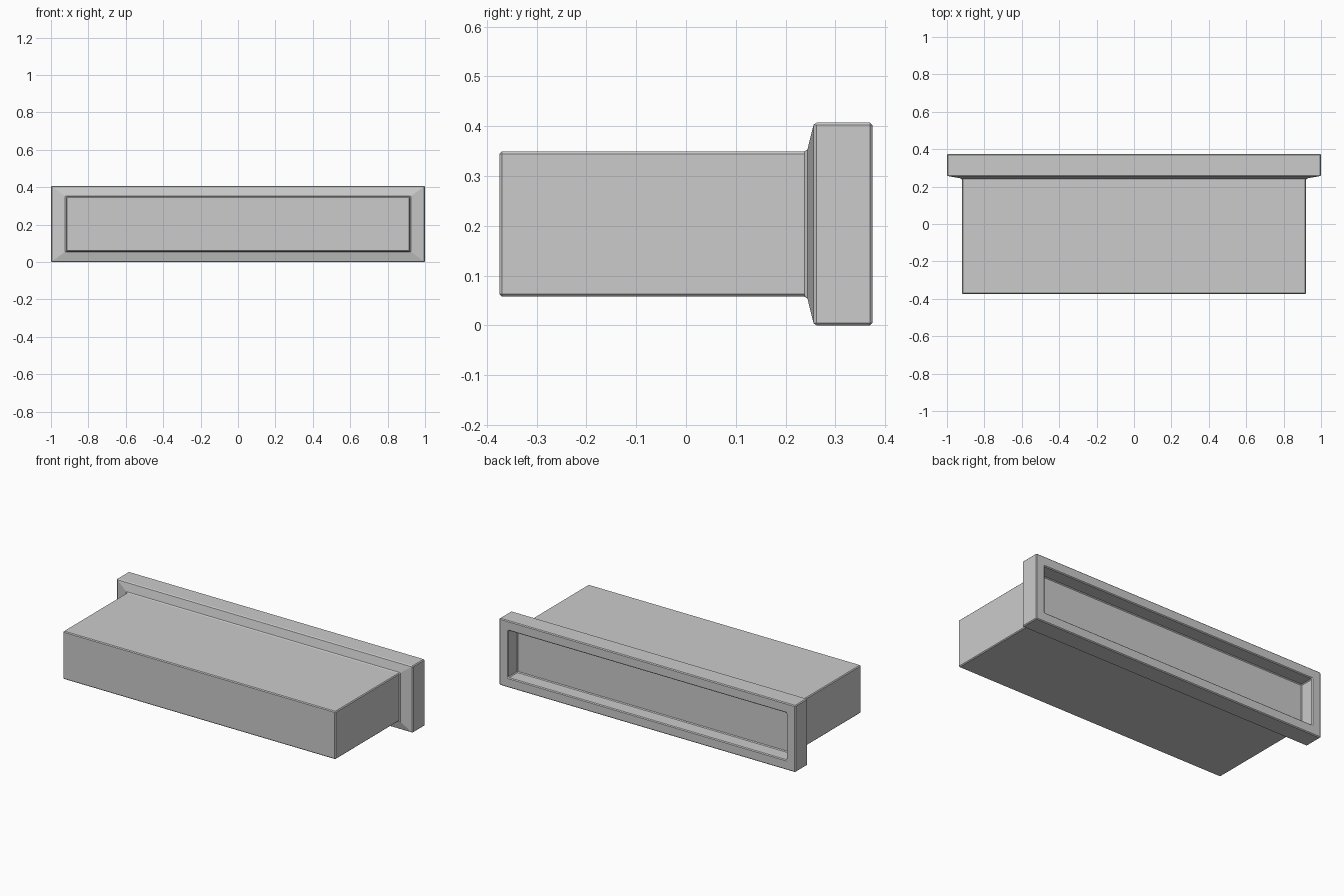
import bpy, bmesh

if "Cube" in bpy.data.objects:
    bpy.data.objects.remove(bpy.data.objects["Cube"])

CENTRE_Z = 0.2035

# Rectangular rings from the front of the body to the recessed back panel:
# (y, half width, half height)
rings = [
    (-0.374, 0.92, 0.146),    # body front
    (0.243, 0.92, 0.146),     # body meets flange
    (0.257, 1.0, 0.2035),     # sloped flange front
    (0.374, 1.0, 0.2035),     # flange back
    (0.374, 0.94, 0.1435),    # recess opening
    (0.284, 0.94, 0.1435),    # recess panel
]


def add_ring(bm, y, hx, hz):
    corners = [(-1, -1), (1, -1), (1, 1), (-1, 1)]
    return [bm.verts.new((sx * hx, y, CENTRE_Z + sz * hz)) for sx, sz in corners]


# Loft the rings into one closed shell
bm = bmesh.new()
loops = [add_ring(bm, *r) for r in rings]
for a, b in zip(loops, loops[1:]):
    for i in range(4):
        j = (i + 1) % 4
        bm.faces.new((a[i], a[j], b[j], b[i]))
bm.faces.new(loops[0])
bm.faces.new(loops[-1])
bmesh.ops.recalc_face_normals(bm, faces=bm.faces)

mesh = bpy.data.meshes.new("flanged_box")
bm.to_mesh(mesh)
bm.free()
box = bpy.data.objects.new("flanged_box", mesh)
bpy.context.collection.objects.link(box)

# Fine chamfer on the hard edges
bevel = box.modifiers.new("edge_chamfer", "BEVEL")
bevel.width = 0.005
bevel.segments = 1
bevel.limit_method = "ANGLE"
bevel.angle_limit = 0.6
